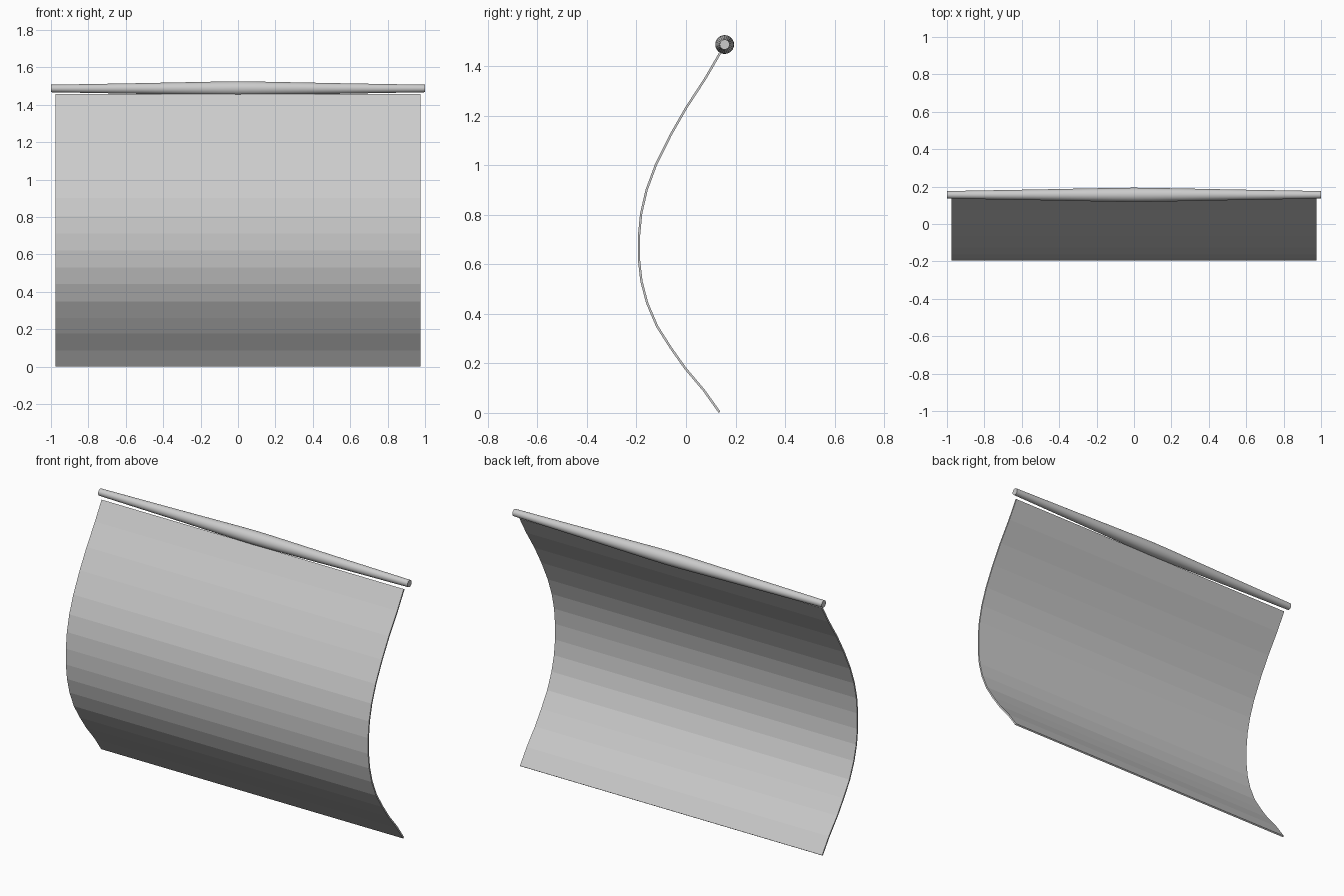
import bpy, bmesh, math
from mathutils import Vector

if "Cube" in bpy.data.objects:
    bpy.data.objects.remove(bpy.data.objects["Cube"])


def make_object(name, bm):
    bmesh.ops.recalc_face_normals(bm, faces=bm.faces[:])
    mesh = bpy.data.meshes.new(name)
    bm.to_mesh(mesh)
    bm.free()
    obj = bpy.data.objects.new(name, mesh)
    bpy.context.collection.objects.link(obj)
    return obj


# Billowing sail: faceted (y, z) centre line given thickness, then extruded along x
line = [Vector(p) for p in [
    (.135, .003), (.073, .09), (-.003, .18), (-.061, .262), (-.117, .35),
    (-.157, .444), (-.180, .532), (-.190, .62), (-.190, .712), (-.181, .805),
    (-.159, .90), (-.122, 1.0), (-.063, 1.12), (.001, 1.232), (.078, 1.35),
    (.139, 1.455)]]
HALF_WIDTH, THICK = .977, .009
front, back = [], []
for i, p in enumerate(line):
    t = (line[min(i + 1, len(line) - 1)] - line[max(i - 1, 0)]).normalized()
    n = Vector((-t.y, t.x)) * THICK / 2
    front.append(p + n)
    back.append(p - n)
bm = bmesh.new()
rows = [[[bm.verts.new((x, q.x, q.y)) for q in side] for side in (front, back)]
        for x in (-HALF_WIDTH, HALF_WIDTH)]
(lf, lb), (rf, rb) = rows
for i in range(len(line) - 1):
    for a, b in ((lf, rf), (rb, lb), (lb, lf), (rf, rb)):
        bm.faces.new((a[i], b[i], b[i + 1], a[i + 1]))
for i in (0, -1):
    bm.faces.new((lf[i], rf[i], rb[i], lb[i]))
make_object("sail", bm)

# Yard: round spar, thickest in the middle and tapering to flat ends
SIDES, CY, CZ = 24, .156, 1.487
bm = bmesh.new()
rings = []
for x, r in ((-1, .020), (-.55, .028), (-.1, .037), (0, .038),
             (.1, .037), (.55, .028), (1, .020)):
    rings.append([bm.verts.new((x, CY + r * math.cos(a), CZ + r * math.sin(a)))
                  for a in (2 * math.pi * k / SIDES for k in range(SIDES))])
for r0, r1 in zip(rings, rings[1:]):
    for k in range(SIDES):
        j = (k + 1) % SIDES
        bm.faces.new((r0[k], r0[j], r1[j], r1[k]))
bm.faces.new(rings[0])
bm.faces.new(rings[-1])
yard = make_object("yard", bm)
bpy.context.view_layer.objects.active = yard
yard.select_set(True)
bpy.ops.object.shade_smooth_by_angle(angle=math.radians(40))
